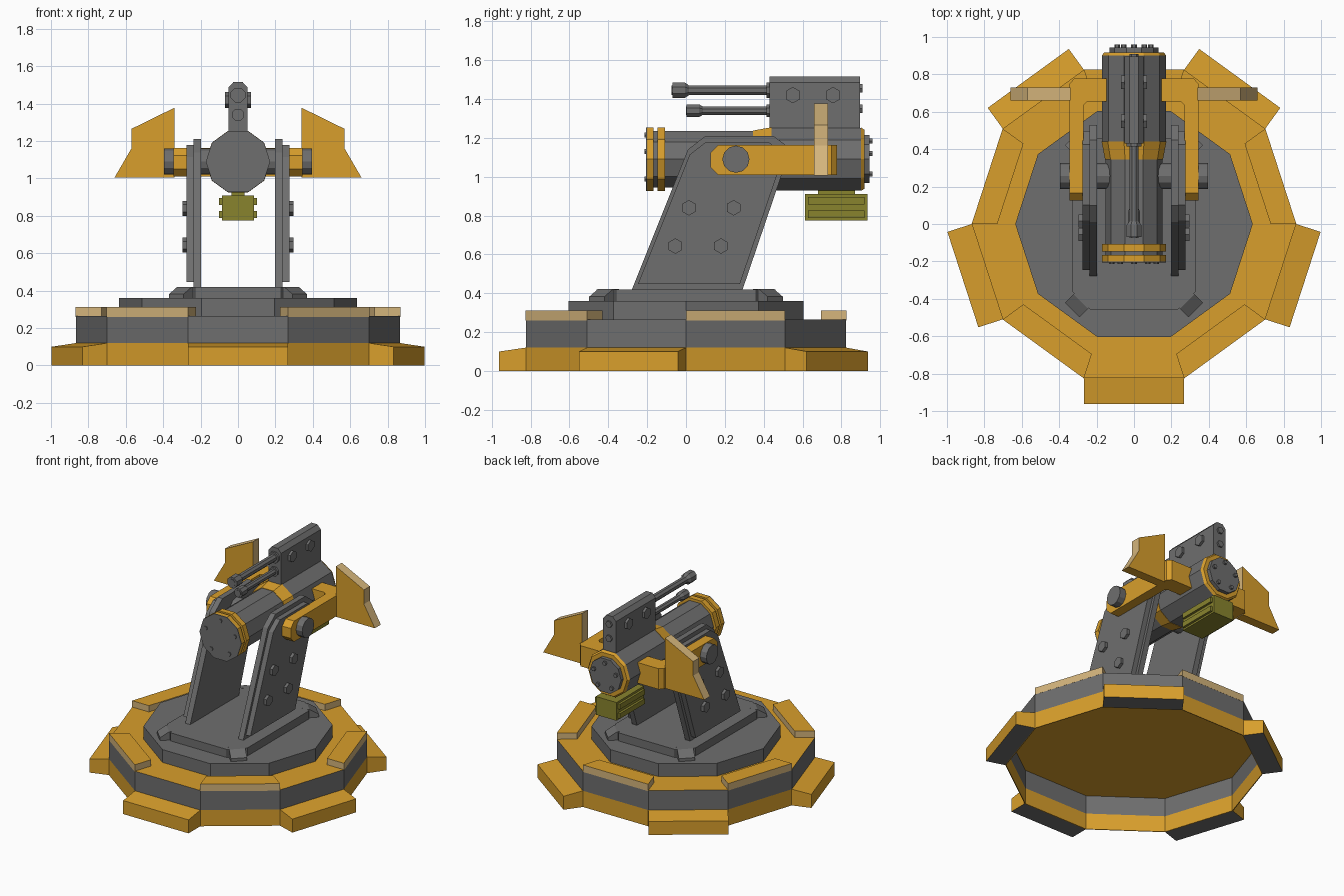
import bpy, bmesh, math
from mathutils import Vector

if "Cube" in bpy.data.objects:
    bpy.data.objects.remove(bpy.data.objects["Cube"])


def material(name, rgb):
    m = bpy.data.materials.new(name)
    m.diffuse_color = (*rgb, 1)
    m.use_nodes = True
    m.node_tree.nodes["Principled BSDF"].inputs["Base Color"].default_value = m.diffuse_color
    return m


MATS = [material("gunmetal grey", (0.156, 0.156, 0.156)),
        material("amber", (0.69, 0.345, 0.025)),
        material("pale sand", (0.66, 0.46, 0.20)),
        material("olive", (0.25, 0.23, 0.027))]
GREY, AMBER, SAND, OLIVE = range(4)
PLACE = {'x': lambda u, v, t: (t, u, v),
         'y': lambda u, v, t: (u, t, v),
         'z': lambda u, v, t: (u, v, t)}


def loft(name, axis, sections, mat, rule=None, bevel=None):
    """Closed solid through (position, outline) sections along an axis."""
    bm = bmesh.new()
    rings = [[bm.verts.new(PLACE[axis](u, v, t)) for u, v in pts] for t, pts in sections]
    n = len(rings[0])
    for a, b in zip(rings, rings[1:]):
        for i in range(n):
            j = (i + 1) % n
            bm.faces.new((a[i], a[j], b[j], b[i]))
    bm.faces.new(rings[0])
    bm.faces.new(rings[-1])
    if bevel:
        edges = [e for e in bm.edges if bevel(e.verts[0].co, e.verts[1].co)]
        bmesh.ops.bevel(bm, geom=edges, offset=0.04, segments=1, affect='EDGES')
    bmesh.ops.recalc_face_normals(bm, faces=bm.faces)
    for f in bm.faces:
        f.material_index = rule(f.normal, f.calc_center_median()) if rule else mat
    me = bpy.data.meshes.new(name)
    bm.to_mesh(me)
    bm.free()
    for m in MATS:
        me.materials.append(m)
    ob = bpy.data.objects.new(name, me)
    bpy.context.collection.objects.link(ob)
    return ob


def prism(name, axis, pts, a, b, mat, **kw):
    return loft(name, axis, [(a, pts), (b, pts)], mat, **kw)


def ngon(n, r, cu=0, cv=0, turn=0):
    return [(cu + r * math.cos(turn + 2 * math.pi * i / n),
             cv + r * math.sin(turn + 2 * math.pi * i / n)) for i in range(n)]


def rect(u0, u1, v0, v1):
    return [(u0, v0), (u1, v0), (u1, v1), (u0, v1)]


def octo(hx, hy, c):
    q = [(hx, hy - c), (hx - c, hy)]
    return (q + [(-x, y) for x, y in reversed(q)] + [(-x, -y) for x, y in q]
            + [(x, -y) for x, y in reversed(q)])


# Ten-sided base shell, hollow underneath
TEN, INNER = ngon(10, 0.867), ngon(10, 0.861)


def base_rule(n, c):
    return GREY if abs(n.z) < 0.5 and c.z > 0.12 else AMBER


loft("base_shell", 'z', [(0.258, INNER), (0.12, INNER), (0, INNER), (0, TEN), (0.12, TEN), (0.265, TEN)],
     AMBER, rule=base_rule)
prism("turntable", 'z', ngon(10, 0.635), 0.262, 0.36, GREY)
prism("mount_plate", 'z', octo(0.33, 0.46, 0.1), 0.355, 0.42, GREY)

# Sloped blocks on the plate corners
for sx in (1, -1):
    for sy in (1, -1):
        def corner(r1):
            k = math.sqrt(0.5)
            return [(sx * k * (r - t), sy * k * (r + t)) for r, t in
                    ((0.45, 0.037), (r1, 0.037), (r1, 0.147), (0.45, 0.147))]
        loft("plate_corner", 'z', [(0.355, corner(0.558)), (0.382, corner(0.558)),
                                   (0.421, corner(0.495))], GREY)

# Feet and rim pads on alternating sides
FOOT = [(0.823, 0), (0.962, 0), (0.962, 0.1), (0.824, 0.12), (0.823, 0.12)]
for i in range(5):
    foot = prism("base_foot", 'x', FOOT, -0.268, 0.268, AMBER,
                 rule=lambda n, c: GREY if n.z < -0.5 else AMBER)
    foot.rotation_euler.z = math.radians(180 + 72 * i)
    pad = prism("rim_pad", 'z', [(-0.226, 0.695), (0.226, 0.695), (0.268, 0.8255), (-0.268, 0.8255)],
                0.26, 0.312, AMBER, rule=lambda n, c: SAND if abs(n.z) < 0.5 else AMBER)
    pad.rotation_euler.z = math.radians(72 * i)

# Barrel housing: ten-sided parts along y
CZ = 1.09


def drum(name, y0, r0, y1, r1, mat):
    loft(name, 'y', [(y0, ngon(10, r0, 0, CZ)), (y1, ngon(10, r1, 0, CZ))], mat)


drum("barrel_body", -0.17, 0.152, 0.5, 0.152, GREY)
drum("front_cap", -0.206, 0.172, -0.2, 0.172, GREY)
drum("front_ring_a", -0.2, 0.172, -0.167, 0.172, AMBER)
drum("front_ring_b", -0.148, 0.172, -0.107, 0.172, AMBER)
drum("barrel_collar", 0.345, 0.155, 0.44, 0.173, AMBER)
drum("rear_body", 0.44, 0.17, 0.9, 0.17, GREY)
drum("rear_ring", 0.9, 0.172, 0.918, 0.16, AMBER)
drum("rear_cap", 0.91, 0.13, 0.945, 0.13, GREY)
for i in range(5):
    a = math.radians(90 + 72 * i)
    for nm, y0, y1, r in (("front_bolt", -0.213, -0.2, 0.125), ("rear_bolt", 0.94, 0.96, 0.095)):
        prism(nm, 'y', ngon(6, 0.015, r * math.cos(a), CZ + r * math.sin(a)), y0, y1, GREY)

# Upper gun box with twin guns
prism("gun_box", 'y', [(-0.052, 1.2), (0.052, 1.2), (0.052, 1.485), (0.025, 1.515),
                       (-0.025, 1.515), (-0.052, 1.485)], 0.43, 0.895, GREY)
for z, r, tip in ((1.445, 0.042, -0.07), (1.34, 0.035, 0.003)):
    k = 0.65 * r
    loft("gun_barrel", 'y', [(t, ngon(8, q, 0, z, math.pi / 8)) for t, q in
                             ((tip, r), (tip + 0.065, r), (tip + 0.085, k), (0.44, k))], GREY)
    prism("gun_bore", 'y', ngon(8, k, 0, z, math.pi / 8), tip - 0.004, tip + 0.01, GREY)
    prism("gun_socket", 'y', ngon(8, r, 0, z, math.pi / 8), 0.415, 0.44, GREY)
    prism("box_rear_bolt", 'y', ngon(6, 0.025, 0, z + 0.01), 0.89, 0.908, GREY)

# Ammunition box hanging below the rear
prism("ammo_neck", 'z', rect(-0.035, 0.035, 0.68, 0.87), 0.9, 0.95, OLIVE)
prism("ammo_box", 'y', rect(-0.085, 0.085, 0.775, 0.91), 0.612, 0.935, OLIVE)

# Mirrored side parts
ARM = [(-0.28, 0.415), (0.29, 0.415), (0.53, 1.12), (0.53, 1.15), (0.45, 1.21), (0.1, 1.21), (0.01, 1.14)]
ARM_C = Vector((0.13, 0.82))
ARM_IN = [tuple(ARM_C + (Vector(p) - ARM_C) * 0.92) for p in ARM]
FIN = [(0.34, 1.005), (0.66, 1.005), (0.57, 1.16), (0.57, 1.265), (0.34, 1.378)]


def fin_rule(n, c):
    return AMBER if abs(n.y) > 0.5 or n.z < -0.5 else SAND


def nose_edge(a, b):
    return a.y < 0.13 and b.y < 0.13 and abs(a.z - b.z) < 1e-4


for s, side in ((1, "right"), (-1, "left")):
    prism(side + "_arm", 'x', ARM, s * 0.197, s * 0.238, GREY)
    prism(side + "_arm_plate", 'x', ARM_IN, s * 0.235, s * 0.275, GREY)
    for y, z in ((0.015, 0.84), (0.245, 0.84), (-0.055, 0.643), (0.18, 0.643)):
        prism(side + "_arm_bolt", 'x', ngon(6, 0.04, y, z, math.pi / 6), s * 0.27, s * 0.296, GREY)
    for y in (0.55, 0.757):
        prism(side + "_box_bolt", 'x', ngon(6, 0.042, y, 1.42, math.pi / 6), s * 0.05, s * 0.07, GREY)
    prism(side + "_pivot", 'x', ngon(12, 0.07, 0.257, CZ), s * 0.1, s * 0.395, GREY)
    bracket = [(0.27, 0.125), (0.345, 0.125), (0.345, 0.75), (0.32, 0.777), (0.14, 0.777),
               (0.14, 0.655), (0.25, 0.655), (0.27, 0.635)]
    prism(side + "_bracket", 'z', [(s * x, y) for x, y in bracket], 1.01, 1.163, AMBER, bevel=nose_edge)
    prism(side + "_fin", 'y', [(s * x, z) for x, z in FIN], 0.66, 0.73, AMBER, rule=fin_rule)
    for z in (0.788, 0.857):
        prism(side + "_ammo_rail", 'x', rect(0.628, 0.92, z, z + 0.038), s * 0.08, s * 0.102, OLIVE)
